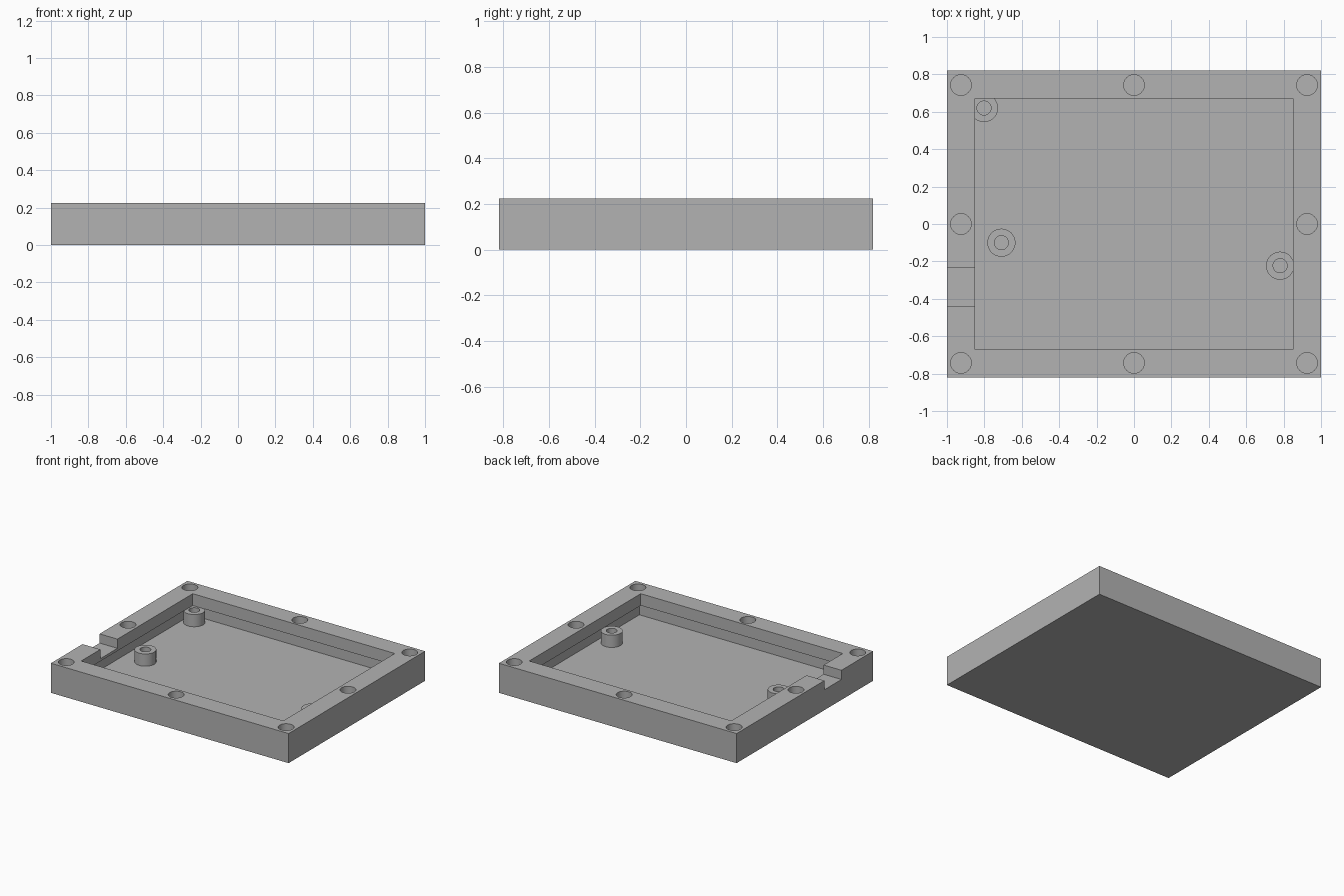
import bpy
import math

if "Cube" in bpy.data.objects:
    bpy.data.objects.remove(bpy.data.objects["Cube"])

grey = bpy.data.materials.new("plain grey")
grey.diffuse_color = (0.45, 0.45, 0.45, 1)
grey.use_nodes = True
grey.node_tree.nodes["Principled BSDF"].inputs["Base Color"].default_value = grey.diffuse_color

HX, HY, H = 1.0, 0.82, 0.225       # outer half sizes and height
IX, IY = 0.85, 0.67                # opening half sizes
FLOOR, LIP, UNDER = 0.04, 0.135, 0.0375


def box(name, x0, x1, y0, y1, z0, z1):
    bpy.ops.mesh.primitive_cube_add(size=1, location=((x0 + x1) / 2, (y0 + y1) / 2, (z0 + z1) / 2))
    ob = bpy.context.object
    ob.name = name
    ob.scale = (x1 - x0, y1 - y0, z1 - z0)
    bpy.ops.object.transform_apply(location=True, rotation=False, scale=True)
    ob.data.materials.append(grey)
    return ob


def cylinder(name, x, y, r, z0, z1):
    bpy.ops.mesh.primitive_cylinder_add(vertices=40, radius=r, depth=z1 - z0, location=(x, y, (z0 + z1) / 2))
    ob = bpy.context.object
    ob.name = name
    ob.data.materials.append(grey)
    return ob


def cut(target, cutter):
    mod = target.modifiers.new("cut", "BOOLEAN")
    mod.operation = "DIFFERENCE"
    mod.solver = "EXACT"
    mod.object = cutter
    bpy.context.view_layer.objects.active = target
    bpy.ops.object.modifier_apply(modifier=mod.name)
    bpy.data.objects.remove(cutter)


def smooth(ob):
    bpy.ops.object.select_all(action="DESELECT")
    ob.select_set(True)
    bpy.context.view_layer.objects.active = ob
    bpy.ops.object.shade_smooth_by_angle(angle=math.radians(30))


# Tray with its opening, the groove under the rim and the cable notch
tray = box("tray", -HX, HX, -HY, HY, 0, H)
cut(tray, box("opening_cutter", -IX, IX, -IY, IY, FLOOR, H + 0.1))
cut(tray, box("groove_cutter", -IX - UNDER, IX + UNDER, -IY - UNDER, IY + UNDER, FLOOR, LIP))
cut(tray, box("notch_cutter", -HX - 0.1, -IX + 0.05, -0.44, -0.235, 0.155, H + 0.1))

# Screw holes around the rim
for x in (-0.925, 0, 0.925):
    for y in (-0.743, 0, 0.743):
        if x or y:
            cut(tray, cylinder("hole_cutter", x, y, 0.055, 0.14, H + 0.1))
smooth(tray)

# Hollow standoffs on the floor
for i, (x, y) in enumerate([(-0.802, 0.62), (-0.709, -0.1), (0.781, -0.223)]):
    post = cylinder(f"standoff_{i + 1}", x, y, 0.075, FLOOR - 0.005, 0.133)
    cut(post, cylinder("bore_cutter", x, y, 0.0375, FLOOR, 0.3))
    smooth(post)
